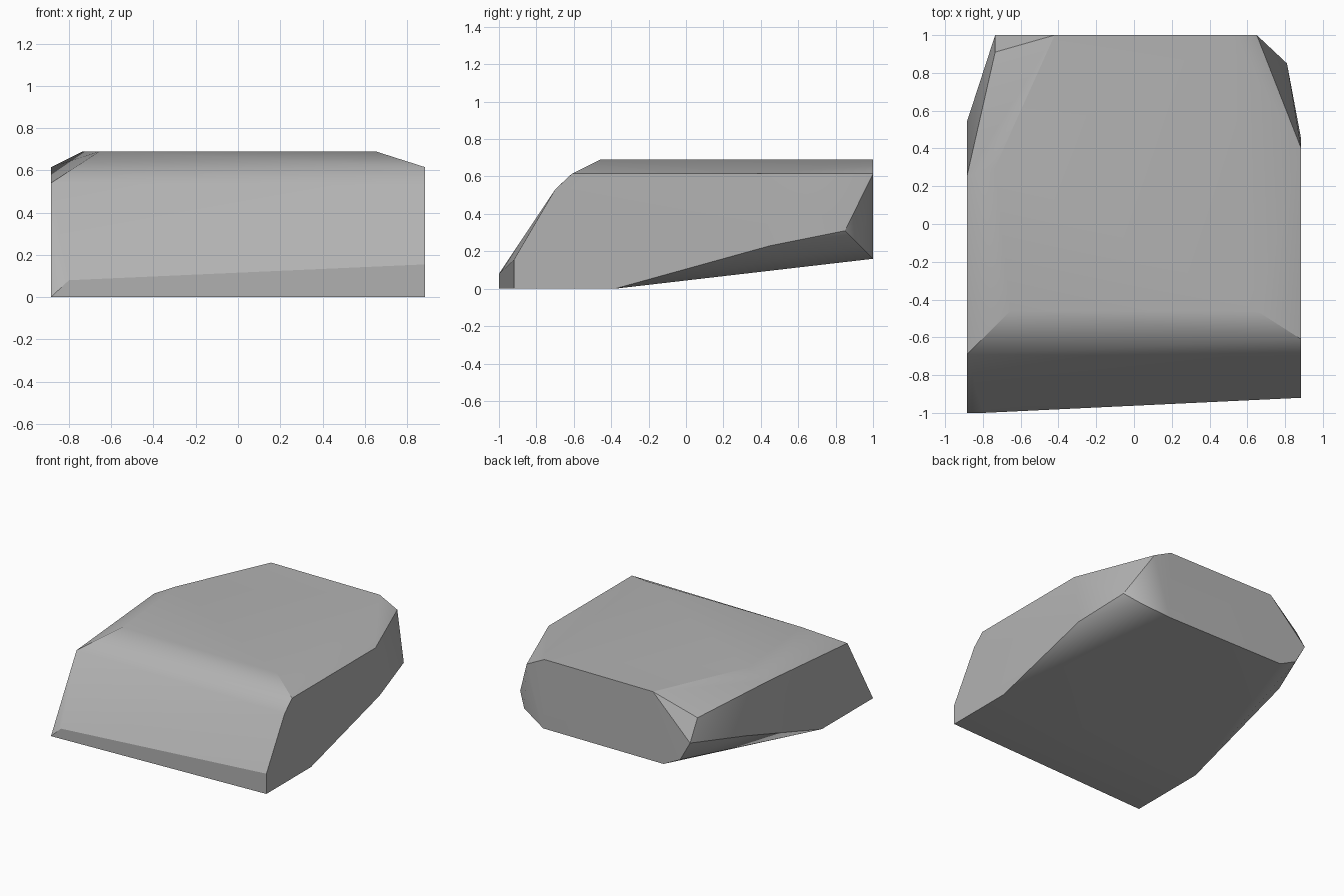
import bpy
import bmesh
import math

default_cube = bpy.data.objects.get("Cube")
if default_cube:
    bpy.data.objects.remove(default_cube, do_unlink=True)


def flat_material(name, colour):
    material = bpy.data.materials.new(name)
    material.use_nodes = True
    material.diffuse_color = colour
    shader = material.node_tree.nodes["Principled BSDF"]
    shader.inputs["Base Color"].default_value = colour
    shader.inputs["Roughness"].default_value = 0.9
    return material


def hull_object(name, outlines, material):
    """Wrap a faceted skin around the corner points of several outlines."""
    bm = bmesh.new()
    for outline in outlines:
        for point in outline:
            bm.verts.new(point)
    result = bmesh.ops.convex_hull(bm, input=bm.verts[:])
    spare = [v for v in set(result["geom_interior"] + result["geom_unused"])
             if isinstance(v, bmesh.types.BMVert)]
    bmesh.ops.delete(bm, geom=spare, context="VERTS")
    # Merge nearly coplanar triangles into broad cut facets
    bmesh.ops.dissolve_limit(bm, angle_limit=math.radians(3),
                             verts=bm.verts[:], edges=bm.edges[:])
    bmesh.ops.recalc_face_normals(bm, faces=bm.faces[:])
    mesh = bpy.data.meshes.new(name)
    bm.to_mesh(mesh)
    bm.free()
    mesh.materials.append(material)
    obj = bpy.data.objects.new(name, mesh)
    bpy.context.collection.objects.link(obj)
    return obj


side = 0.885   # half width of the block
top = 0.69     # height of the flat top

# Low front lip, taller towards the right
front_lip = [(-side, -1, 0), (-0.8, -1, 0.08),
             (side, -0.92, 0), (side, -0.92, 0.155)]

# Bends where the sloped front rolls into the top
front_shoulder = [(-side, -0.69, 0.54), (side, -0.7, 0.53),
                  (side, -0.61, 0.615)]

# Flat top with its clipped corners
top_outline = [(-0.655, -0.46, top), (0.65, -0.46, top), (0.5, 1, top),
               (-0.42, 1, top), (-0.735, 0.3, top)]

# Points where the side walls turn in towards the back
left_wall = [(-side, 0.25, 0.615), (-side, 0.54, 0.3), (-0.735, 0.91, 0.54)]
right_wall = [(side, 0.4, 0.615), (side, 0.45, 0.23),
              (0.81, 0.85, 0.31), (0.72, 0.93, 0.23)]

# Upright back face
back_outline = [(0.65, 1, 0.615), (0.51, 1, 0.16), (-0.51, 1, 0.16),
                (-0.65, 1, 0.23), (-0.735, 1, 0.38)]

# Line where the underside starts to rise
bottom_bend = [(-side, -0.38, 0), (side, -0.38, 0)]

stone_grey = flat_material("stone grey", (0.45, 0.45, 0.45, 1))
rock = hull_object("rock", [front_lip, front_shoulder, top_outline, left_wall,
                            right_wall, back_outline, bottom_bend], stone_grey)

# Soft rolls across shallow bends, crisp edges at steep ones
bpy.ops.object.select_all(action="DESELECT")
rock.select_set(True)
bpy.context.view_layer.objects.active = rock
bpy.ops.object.shade_smooth_by_angle(angle=math.radians(31))
weighted = rock.modifiers.new("broad facet shading", "WEIGHTED_NORMAL")
weighted.keep_sharp = True
